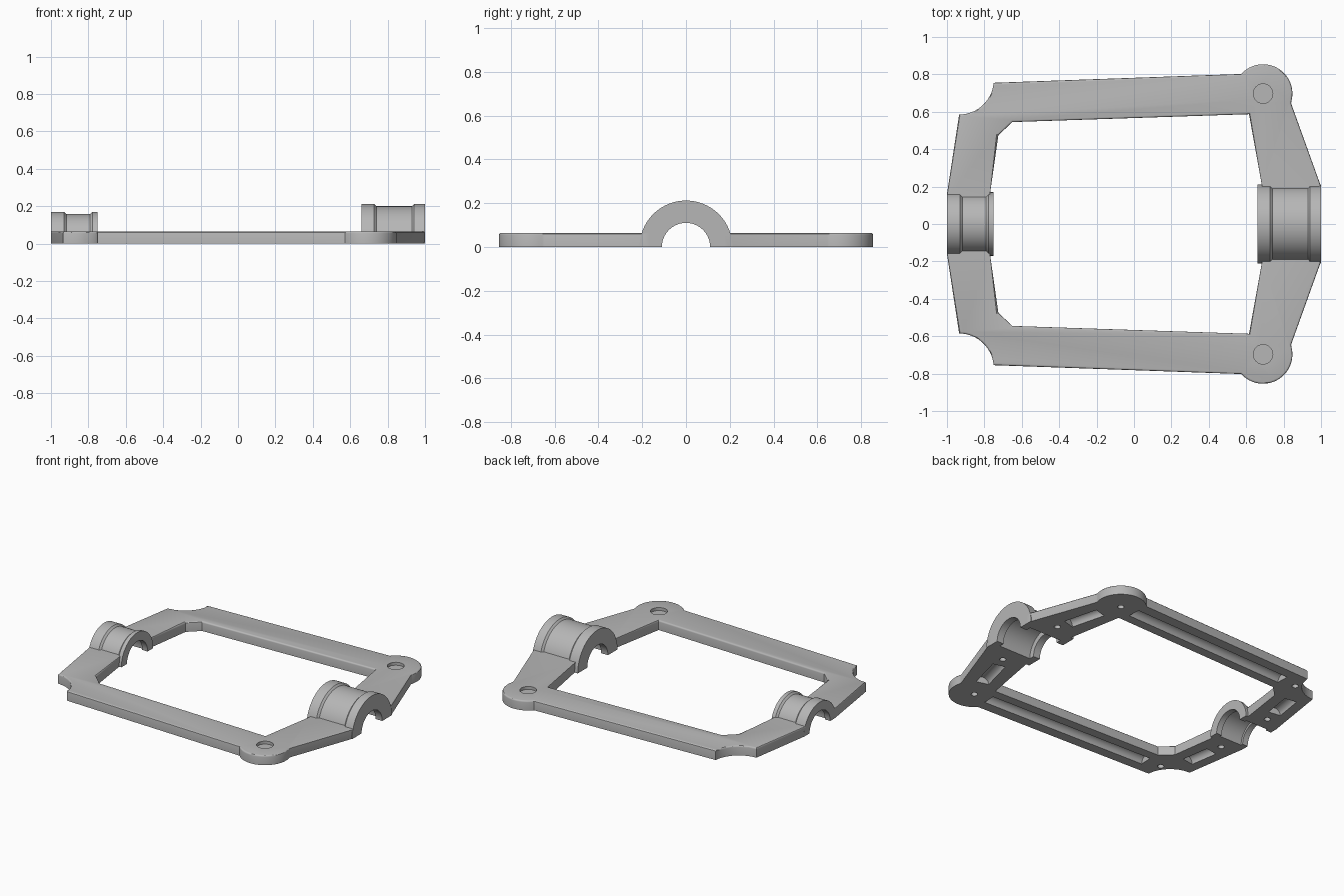
import bpy, bmesh
from math import pi, cos, sin, radians, atan2, hypot
from mathutils import Matrix, Vector

old = bpy.data.objects.get("Cube")
if old:
    bpy.data.objects.remove(old, do_unlink=True)

grey = bpy.data.materials.new("matte grey")
grey.use_nodes = True
COLOUR = (0.47, 0.47, 0.47, 1)
grey.diffuse_color = COLOUR
grey.node_tree.nodes["Principled BSDF"].inputs["Base Color"].default_value = COLOUR

PLATE_Z = 0.065


def make_object(name, bm):
    bmesh.ops.recalc_face_normals(bm, faces=bm.faces[:])
    mesh = bpy.data.meshes.new(name)
    bm.to_mesh(mesh)
    bm.free()
    mesh.materials.append(grey)
    obj = bpy.data.objects.new(name, mesh)
    bpy.context.collection.objects.link(obj)
    return obj


def activate(obj):
    bpy.ops.object.select_all(action="DESELECT")
    obj.select_set(True)
    bpy.context.view_layer.objects.active = obj


def arc(cx, cy, r, start, end, n):
    angles = [radians(start + (end - start) * i / n) for i in range(n + 1)]
    return [(cx + r * cos(a), cy + r * sin(a)) for a in angles]


def add_cylinder(bm, centre, r, depth, rotation=Matrix(), sides=32):
    bmesh.ops.create_cone(bm, cap_ends=True, segments=sides, radius1=r, radius2=r,
                          depth=depth, matrix=Matrix.Translation(centre) @ rotation)


def add_channel(bm, a, b, r):
    # round-bottomed trough on the underside between two points
    dx, dy = b[0] - a[0], b[1] - a[1]
    turn = Matrix.Rotation(atan2(dy, dx), 4, "Z") @ Matrix.Rotation(pi / 2, 4, "Y")
    centre = Vector(((a[0] + b[0]) / 2, (a[1] + b[1]) / 2, 0))
    add_cylinder(bm, centre, r, hypot(dx, dy), turn)


# Frame: one half outline, extruded, softened on its top rim
outline = [(1, 0.17), (1, 0.2), (0.84, 0.645)]
outline += arc(0.69, 0.697, 0.157, -15, 138, 24)
outline += [(-0.75, 0.755)]
outline += arc(-0.935, 0.77, 0.185, -8, -90, 12)
outline += [(-1, 0.16), (-1, 0.135), (-0.77, 0.135), (-0.77, 0.16), (-0.725, 0.475),
            (-0.65, 0.545), (0.615, 0.587), (0.685, 0.2), (0.685, 0.17)]

bm = bmesh.new()
base = bm.faces.new([bm.verts.new((x, y, 0)) for x, y in outline])
top = bmesh.ops.extrude_face_region(bm, geom=[base])["geom"]
for v in top:
    if isinstance(v, bmesh.types.BMVert):
        v.co.z = PLATE_Z
rim = [e for e in bm.edges if all(v.co.z > 0.01 for v in e.verts)
       and max(v.co.y for v in e.verts) > 0.21]
bmesh.ops.bevel(bm, geom=rim, offset=0.01, segments=3, profile=0.5, affect="EDGES")
frame = make_object("frame", bm)

# Cutters: corner recess, blind screw holes and underside troughs
bm = bmesh.new()
add_cylinder(bm, (0.69, 0.697, PLATE_Z), 0.052, 0.04)
for x, y in [(0.69, 0.697), (0.83, 0.26), (-0.75, 0.64), (-0.88, 0.22)]:
    add_cylinder(bm, (x, y, 0), 0.02, 0.06, sides=20)
add_channel(bm, (0.58, 0.69), (-0.64, 0.65), 0.042)
add_channel(bm, (0.80, 0.33), (0.74, 0.56), 0.042)
add_channel(bm, (-0.87, 0.30), (-0.84, 0.49), 0.042)
cutter = make_object("frame_cutter", bm)
cutter.hide_render = True

activate(frame)
cut = frame.modifiers.new("cut", "BOOLEAN")
cut.operation = "DIFFERENCE"
cut.solver = "EXACT"
cut.object = cutter
bpy.ops.object.modifier_apply(modifier="cut")
bpy.data.objects.remove(cutter, do_unlink=True)
mirror = frame.modifiers.new("mirror", "MIRROR")
mirror.use_axis = (False, True, False)
bpy.ops.object.modifier_apply(modifier="mirror")
bpy.ops.object.shade_smooth_by_angle(angle=radians(30))


# Half-round bearing sleeves: flanged outside, lipped inside
def sleeve(name, x0, x1, g0, g1, flange, waist, seat, lip, lip_width):
    s = 0.012
    profile = [(x0, lip), (x0, flange), (g0 - s, flange), (g0, waist), (g1, waist),
               (g1 + s, flange), (x1, flange), (x1, lip), (x1 - lip_width, lip),
               (x1 - lip_width, seat), (x0 + lip_width, seat), (x0 + lip_width, lip)]
    bm = bmesh.new()
    steps = 40
    rings = []
    for i in range(steps + 1):
        a = pi * i / steps
        rings.append([bm.verts.new((x, r * cos(a), r * sin(a))) for x, r in profile])
    n = len(profile)
    for p, q in zip(rings, rings[1:]):
        for k in range(n):
            m = (k + 1) % n
            bm.faces.new((p[k], p[m], q[m], q[k]))
    bm.faces.new(rings[0])
    bm.faces.new(rings[-1])
    activate(make_object(name, bm))
    bpy.ops.object.shade_smooth_by_angle(angle=radians(30))


sleeve("large_sleeve", 0.66, 1.0, 0.74, 0.93, 0.212, 0.2, 0.145, 0.11, 0.05)
sleeve("small_sleeve", -1.0, -0.752, -0.918, -0.79, 0.17, 0.158, 0.125, 0.11, 0.04)
